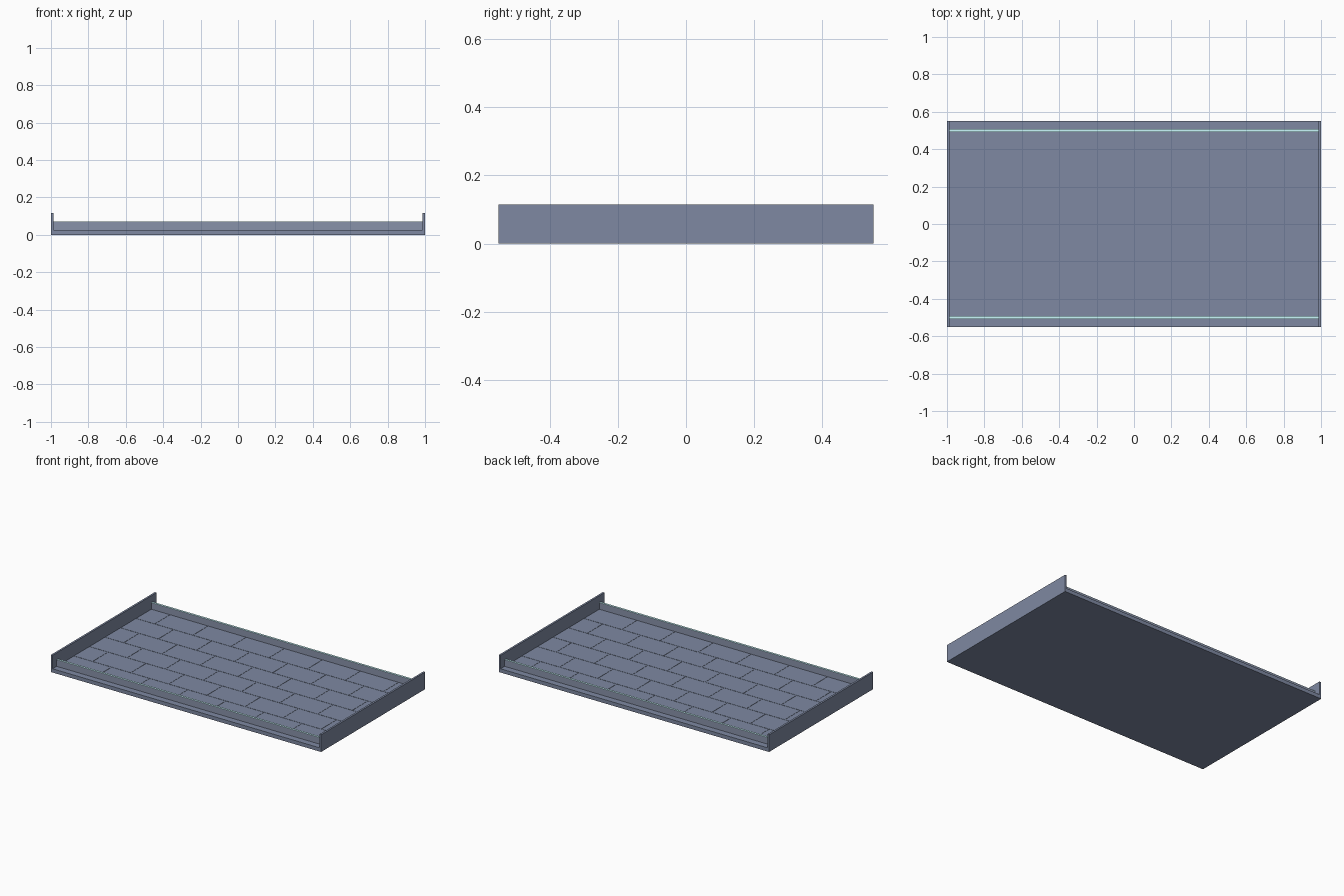
import bpy, bmesh
from mathutils import Matrix, Vector

if "Cube" in bpy.data.objects:
    bpy.data.objects.remove(bpy.data.objects["Cube"])


def add_box(bm, x, y, z):
    """Add a box given (min, max) on each axis."""
    centre = Vector([(a + b) / 2 for a, b in (x, y, z)])
    size = Vector([b - a for a, b in (x, y, z)])
    bmesh.ops.create_cube(bm, size=1.0,
                          matrix=Matrix.Translation(centre) @ Matrix.Diagonal(size).to_4x4())


def make(name, boxes, material):
    bm = bmesh.new()
    for b in boxes:
        add_box(bm, *b)
    mesh = bpy.data.meshes.new(name)
    bm.to_mesh(mesh)
    bm.free()
    obj = bpy.data.objects.new(name, mesh)
    bpy.context.collection.objects.link(obj)
    mesh.materials.append(material)
    return obj


def colour(name, rgb):
    mat = bpy.data.materials.new(name)
    mat.diffuse_color = (*rgb, 1)
    mat.use_nodes = True
    mat.node_tree.nodes["Principled BSDF"].inputs["Base Color"].default_value = mat.diffuse_color
    return mat


HALF_X, HALF_Y = 1.0, 0.55
SLAB, RAIL, WALL = 0.025, 0.068, 0.115
INNER_X = 0.987
RAIL_IN, RAIL_OUT = 0.493, 0.507

slate = colour("slate", (0.21, 0.25, 0.36))
rail_slate = colour("rail_slate", (0.25, 0.29, 0.40))
teal = colour("pale_teal", (0.60, 0.95, 1.0))

# Base slab
make("base_slab", [((-HALF_X, HALF_X), (-HALF_Y, HALF_Y), (0, SLAB))], slate)

# End walls, long rails and the teal caps on the rails
for side, s in (("left", -1), ("right", 1)):
    x = sorted((s * INNER_X, s * HALF_X))
    make(f"{side}_end_wall", [(x, (-HALF_Y, HALF_Y), (SLAB, WALL))], slate)
for side, s in (("front", -1), ("back", 1)):
    y = sorted((s * RAIL_IN, s * RAIL_OUT))
    make(f"{side}_rail", [((-INNER_X, INNER_X), y, (SLAB, RAIL))], rail_slate)
    make(f"{side}_rail_cap", [((-INNER_X, INNER_X), y, (RAIL, RAIL + 0.002))], teal)

# Floor tiles in staggered rows with narrow joints
ROWS, COLS, GAP = 6, 7, 0.002
row_h = 2 * RAIL_IN / ROWS
tile_w = 2 * INNER_X / COLS
tiles = []
for r in range(ROWS):
    y0 = -RAIL_IN + r * row_h
    shift = tile_w / 2 if r % 2 else 0
    for c in range(COLS + (r % 2)):
        x0 = -INNER_X + c * tile_w - shift
        x = (max(x0, -INNER_X) + GAP, min(x0 + tile_w, INNER_X) - GAP)
        tiles.append((x, (y0 + GAP, y0 + row_h - GAP), (SLAB, SLAB + 0.0015)))
make("floor_tiles", tiles, slate)
